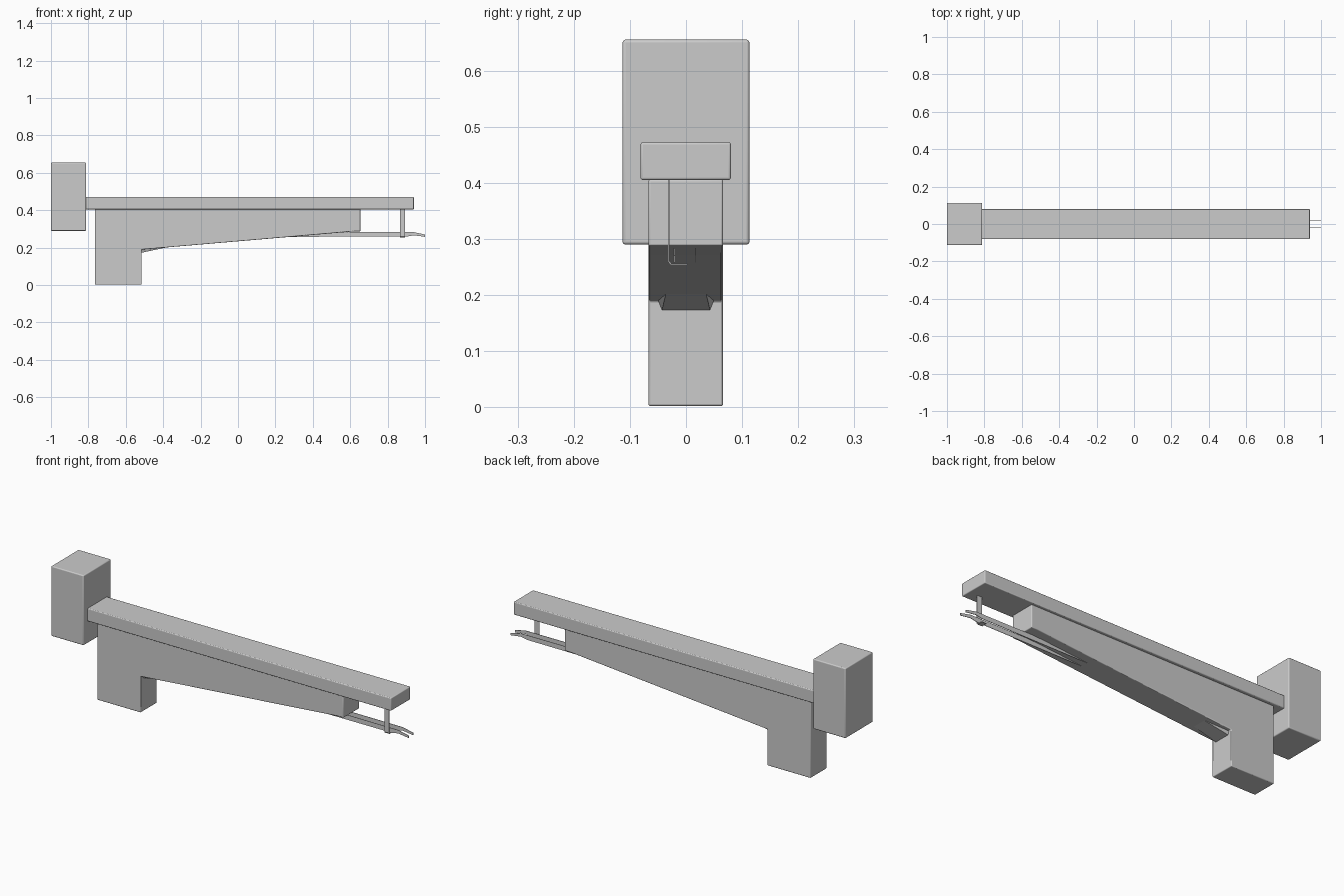
import bpy
import bmesh
from mathutils import Vector

cube = bpy.data.objects.get("Cube")
if cube:
    bpy.data.objects.remove(cube, do_unlink=True)

grey = bpy.data.materials.new("plain_grey")
grey.use_nodes = True
grey.diffuse_color = (0.6, 0.6, 0.6, 1)
grey.node_tree.nodes["Principled BSDF"].inputs["Base Color"].default_value = (0.6, 0.6, 0.6, 1)


def finish(name, bm, bevel=0.0):
    bmesh.ops.recalc_face_normals(bm, faces=bm.faces[:])
    mesh = bpy.data.meshes.new(name)
    bm.to_mesh(mesh)
    bm.free()
    mesh.materials.append(grey)
    obj = bpy.data.objects.new(name, mesh)
    bpy.context.collection.objects.link(obj)
    if bevel:
        mod = obj.modifiers.new("soft_edges", "BEVEL")
        mod.width = bevel
        mod.segments = 3
        mod.limit_method = "ANGLE"
        bpy.context.view_layer.objects.active = obj
        obj.select_set(True)
        bpy.ops.object.shade_smooth_by_angle()
        obj.select_set(False)
    return obj


def extrude(name, outline, offset, bevel=0.0):
    """Extrude a closed planar outline of 3D points along an offset."""
    bm = bmesh.new()
    face = bm.faces.new([bm.verts.new(p) for p in outline])
    moved = bmesh.ops.extrude_face_region(bm, geom=[face])["geom"]
    verts = [g for g in moved if isinstance(g, bmesh.types.BMVert)]
    bmesh.ops.translate(bm, verts=verts, vec=Vector(offset))
    return finish(name, bm, bevel)


def side_profile(name, points, y0, y1, bevel=0.0):
    return extrude(name, [(x, y0, z) for x, z in points], (0, y1 - y0, 0), bevel)


def box(name, x0, x1, y0, y1, z0, z1, bevel):
    return side_profile(name, [(x0, z0), (x1, z0), (x1, z1), (x0, z1)], y0, y1, bevel)


# Rear counter block and long top beam
box("rear_block", -1.0, -0.812, -0.113, 0.113, 0.29, 0.655, 0.005)
box("top_beam", -0.815, 0.94, -0.081, 0.08, 0.405, 0.472, 0.004)

# Tapered body with its downward grip
side_profile("tapered_body", [
    (-0.765, 0.002), (-0.515, 0.002), (-0.515, 0.19), (0.62, 0.287),
    (0.655, 0.287), (0.655, 0.406), (-0.765, 0.406)], -0.067, 0.066, 0.004)

# Small wedge in the corner under the body
bm = bmesh.new()
for x, y, z in [(-0.52, 0.053, 0.197), (-0.52, 0.043, 0.172), (-0.36, 0.035, 0.206)]:
    for side in (-1, 1):
        bm.verts.new((x, y * side, z))
bmesh.ops.convex_hull(bm, input=bm.verts[:])
finish("corner_wedge", bm)

# Pair of thin blades that run out of the body, with drooping tips
for name, y in (("right_blade", -0.021), ("left_blade", 0.017)):
    side_profile(name, [
        (0.2, 0.258), (0.9, 0.259), (0.94, 0.266), (1.0, 0.258),
        (1.0, 0.27), (0.94, 0.283), (0.62, 0.284), (0.2, 0.265)], y - 0.001, y + 0.001)

# Bent strip hanging from the beam, folded under the blades
strip = [(-0.032, 0.41), (-0.032, 0.259), (-0.027, 0.253), (0.003, 0.253),
         (0.003, 0.256), (-0.026, 0.256), (-0.029, 0.26), (-0.029, 0.41)]
extrude("hanging_strip", [(0.867, y, z) for y, z in strip], (0.027, 0, 0))
